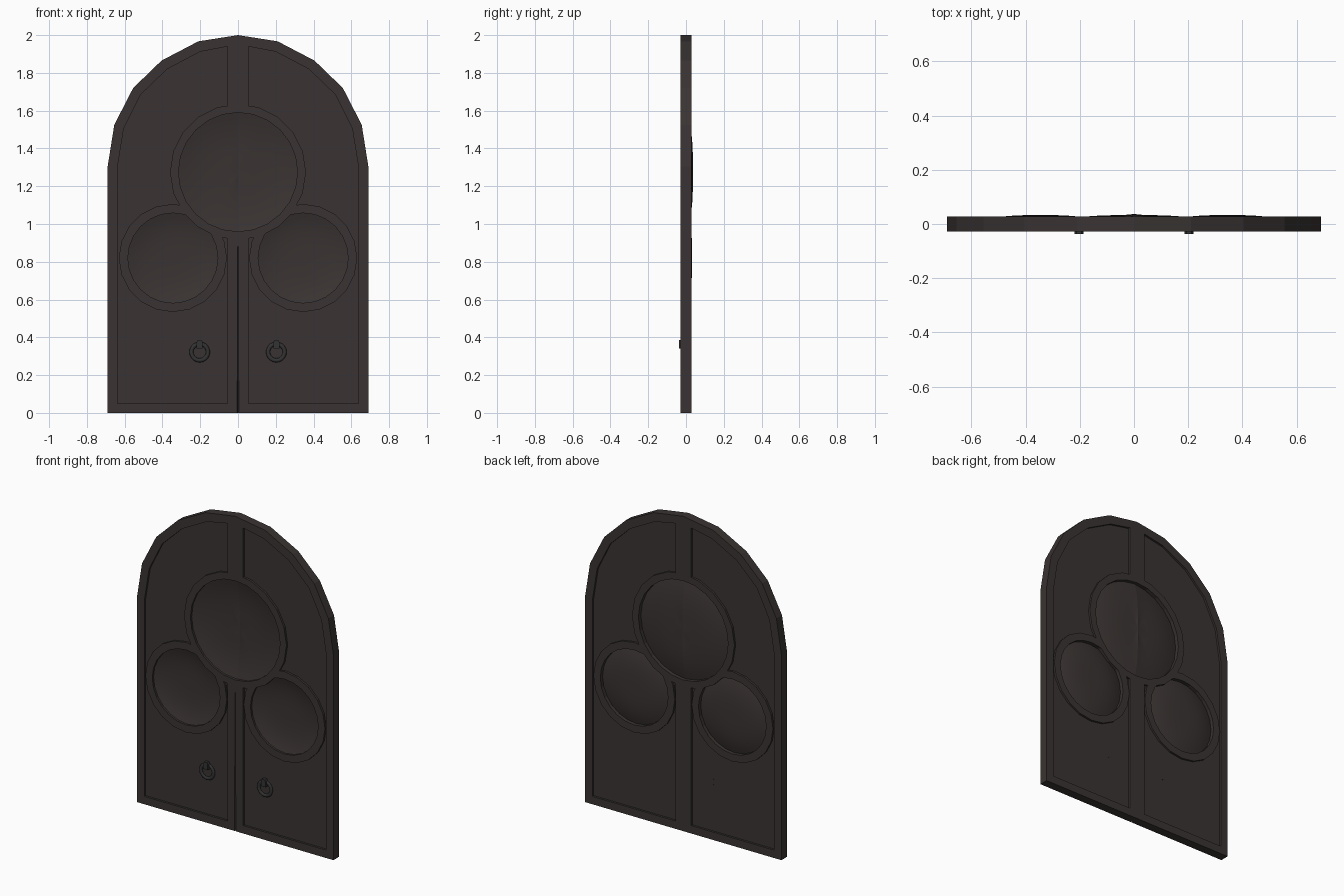
import bpy, bmesh, math

if "Cube" in bpy.data.objects:
    bpy.data.objects.remove(bpy.data.objects["Cube"])

def material(name, rgb):
    m = bpy.data.materials.new(name)
    m.diffuse_color = (*rgb, 1)
    m.use_nodes = True
    m.node_tree.nodes["Principled BSDF"].inputs["Base Color"].default_value = m.diffuse_color
    return m

WOOD = material("dark wood", (0.042, 0.034, 0.032))
IRON = material("dark iron", (0.034, 0.033, 0.033))

def finish(name, bm, mat):
    bmesh.ops.recalc_face_normals(bm, faces=bm.faces)
    me = bpy.data.meshes.new(name)
    bm.to_mesh(me)
    bm.free()
    me.materials.append(mat)
    ob = bpy.data.objects.new(name, me)
    bpy.context.collection.objects.link(ob)
    return ob

def prism(name, pts, y0, y1, mat=WOOD):
    """Extrude an xz outline from y0 to y1."""
    bm = bmesh.new()
    a = [bm.verts.new((x, y0, z)) for x, z in pts]
    b = [bm.verts.new((x, y1, z)) for x, z in pts]
    bm.faces.new(a)
    bm.faces.new(b[::-1])
    for i in range(len(pts)):
        j = (i + 1) % len(pts)
        bm.faces.new((a[i], a[j], b[j], b[i]))
    return finish(name, bm, mat)

def circle(cx, cz, r, n):
    return [(cx + r * math.sin(2 * math.pi * i / n),
             cz + r * math.cos(2 * math.pi * i / n)) for i in range(n)]

def subtract(ob, cutters):
    for c in cutters:
        mod = ob.modifiers.new("cut", 'BOOLEAN')
        mod.operation, mod.solver, mod.object = 'DIFFERENCE', 'EXACT', c
    dg = bpy.context.evaluated_depsgraph_get()
    me = bpy.data.meshes.new_from_object(ob.evaluated_get(dg))
    ob.modifiers.clear()
    ob.data = me
    for c in cutters:
        bpy.data.objects.remove(c)

def dome(name, cx, cz, r, peak, edge, thick, ridge=0.0, n=24, rings=8):
    """Dished disc: bulges at the back, hollow at the front, optional seam ridge."""
    bm = bmesh.new()
    def sheet(off):
        rows = []
        for k in range(1, rings + 1):
            t = k / rings
            y = peak + (edge - peak) * t ** 3 + off
            rows.append([bm.verts.new((x, y + ridge * (abs(x - cx) < 1e-4), z))
                         for x, z in circle(cx, cz, r * t, n)])
        mid = bm.verts.new((cx, peak + off + ridge, cz))
        for i in range(n):
            j = (i + 1) % n
            bm.faces.new((mid, rows[0][i], rows[0][j])).smooth = True
            for p, q in zip(rows, rows[1:]):
                bm.faces.new((p[i], q[i], q[j], p[j])).smooth = True
        # the two door leaves meet on the middle line
        if ridge:
            for e in bm.edges:
                if all(abs(v.co.x - cx) < 1e-4 for v in e.verts):
                    e.smooth = False
        return rows[-1]
    a, b = sheet(0), sheet(-thick)
    for i in range(n):
        j = (i + 1) % n
        bm.faces.new((a[i], a[j], b[j], b[i]))
    return finish(name, bm, WOOD)

T = 0.028        # half thickness of the doors
P = 0.015        # half thickness at the sunken panels
BIG, SMALL = (0, 1.275), (0.345, 0.82)

# Arched slab
half = [(0.69, 0), (0.69, 1.305), (0.655, 1.525), (0.555, 1.72), (0.405, 1.865), (0.21, 1.967)]
slab = prism("arched_door", half + [(0, 2)] + [(-x, z) for x, z in half[::-1]], -T, T)

# Sunken panels, kept clear of the round rims
inner = [(0.055, 0.05), (0.638, 0.05), (0.638, 1.3), (0.605, 1.505), (0.515, 1.685),
         (0.375, 1.82), (0.2, 1.912), (0.055, 1.94)]
cutters = []
for s in (-1, 1):
    for f in (-1, 1):
        c = prism("panel_cutter", [(s * x, z) for x, z in inner], f * P, f * 0.1)
        subtract(c, [prism("rim", circle(*BIG, 0.36, 20), -0.2, 0.2),
                     prism("rim", circle(s * SMALL[0], SMALL[1], 0.286, 20), -0.2, 0.2)])
        cutters.append(c)

# Round openings; the small ones stop at the big rim
cutters.append(prism("big_opening", circle(*BIG, 0.315, 24), -0.2, 0.2))
for s in (-1, 1):
    c = prism("small_opening", circle(s * SMALL[0], SMALL[1], 0.238, 24), -0.15, 0.15)
    subtract(c, [prism("rim", circle(*BIG, 0.36, 20), -0.2, 0.2)])
    cutters.append(c)

# V groove between the two leaves, fading out below the big rim
bm = bmesh.new()
lo = [bm.verts.new(p) for p in ((-0.009, -0.035, -0.1), (0.009, -0.035, -0.1), (0, -0.02, -0.1))]
hi = [bm.verts.new(p) for p in ((-0.007, -0.035, 0.88), (0.007, -0.035, 0.88), (0, -0.025, 0.88))]
bm.faces.new(lo)
bm.faces.new(hi)
for i in range(3):
    j = (i + 1) % 3
    bm.faces.new((lo[i], lo[j], hi[j], hi[i]))
bmesh.ops.triangulate(bm, faces=bm.faces)
cutters.append(finish("seam_cutter", bm, WOOD))
subtract(slab, cutters)

# Dished round panels
dome("centre_dish", *BIG, 0.319, 0.033, 0.002, 0.018, 0.004)
for s, side in ((-1, "left"), (1, "right")):
    dome(side + "_dish", s * SMALL[0], SMALL[1], 0.241, 0.033, 0.004, 0.020)

# Ring handles with a clasp and rear pins
def ring(name, cx, cy, cz, R, r, n=20, m=8):
    bm = bmesh.new()
    g = []
    for i in range(n):
        a = 2 * math.pi * i / n
        g.append([])
        for k in range(m):
            b = 2 * math.pi * k / m
            d = R + r * math.cos(b)
            g[-1].append(bm.verts.new((cx + d * math.sin(a), cy + 0.7 * r * math.sin(b),
                                       cz + d * math.cos(a))))
    for i in range(n):
        for k in range(m):
            u, v = (i + 1) % n, (k + 1) % m
            bm.faces.new((g[i][k], g[u][k], g[u][v], g[i][v])).smooth = True
    return finish(name, bm, IRON)

for s, side in ((-1, "left"), (1, "right")):
    x = s * 0.203
    ring(side + "_handle_ring", x, -0.019, 0.322, 0.044, 0.011)
    prism(side + "_handle_clasp", [(x - 0.016, 0.34), (x + 0.016, 0.34), (x + 0.016, 0.375),
          (x + 0.01, 0.386), (x - 0.01, 0.386), (x - 0.016, 0.375)], -0.037, -0.012, IRON)
    for z in (0.345, 0.38):
        prism(side + "_handle_pin", circle(x, z, 0.004, 6), 0.012, 0.0165, IRON)
